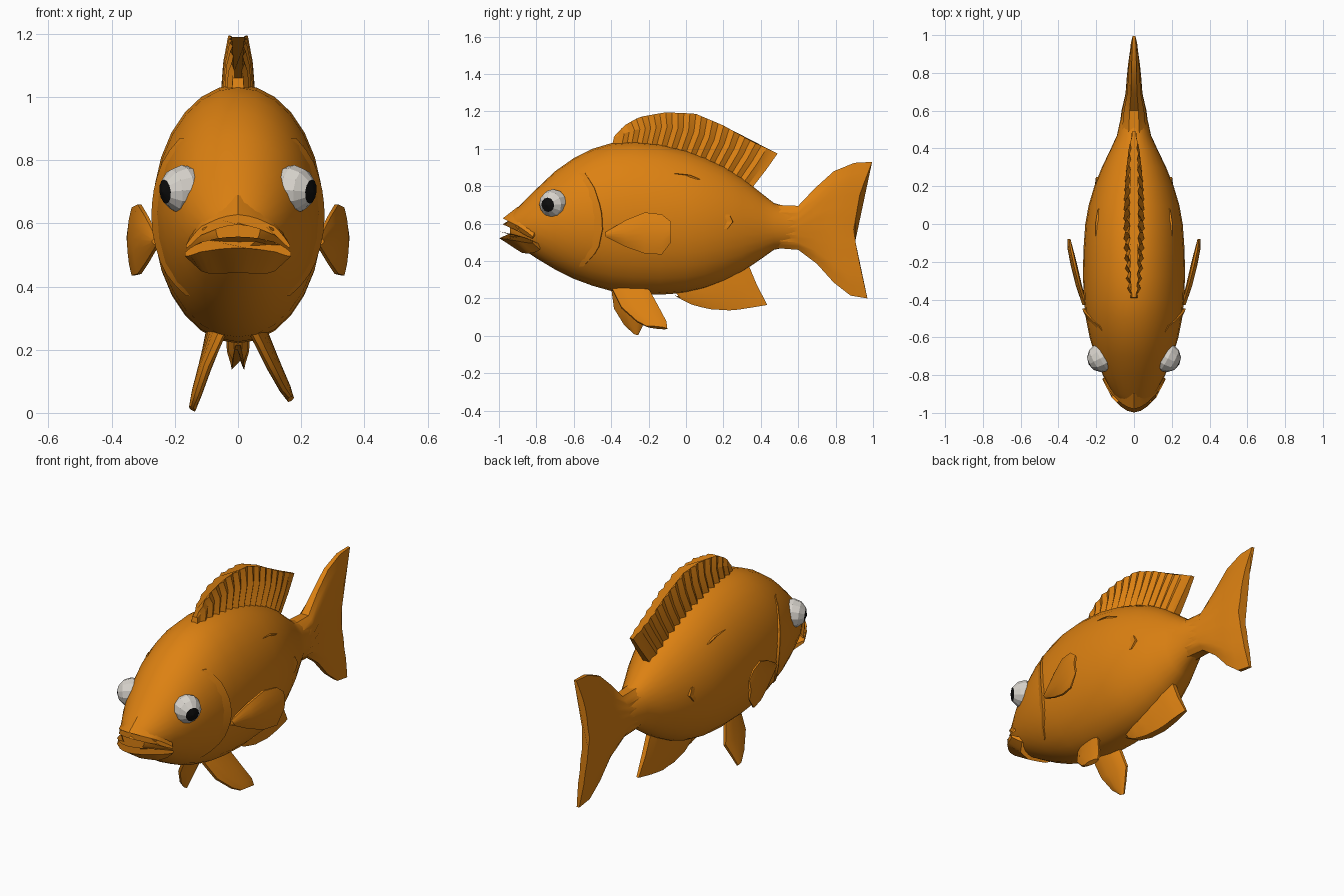
import bpy, bmesh, math
from mathutils import Vector


def material(name, rgb):
    m = bpy.data.materials.new(name)
    m.diffuse_color = (*rgb, 1)
    return m


ORANGE = material("orange", (0.72, 0.22, 0.006))
WHITE = material("eye white", (0.68, 0.65, 0.60))
BLACK = material("black", (0.004, 0.004, 0.004))


def loft(name, rings, angle=35):
    """Skin a list of closed rings and cap both ends."""
    bm = bmesh.new()
    vs = [[bm.verts.new(p) for p in r] for r in rings]
    n = len(rings[0])
    for a, b in zip(vs, vs[1:]):
        for i in range(n):
            j = (i + 1) % n
            bm.faces.new((a[i], a[j], b[j], b[i]))
    bm.faces.new(vs[0])
    bm.faces.new(vs[-1])
    bmesh.ops.recalc_face_normals(bm, faces=bm.faces)
    me = bpy.data.meshes.new(name)
    bm.to_mesh(me)
    bm.free()
    ob = bpy.data.objects.new(name, me)
    bpy.context.collection.objects.link(ob)
    me.materials.append(ORANGE)
    bpy.ops.object.select_all(action='DESELECT')
    ob.select_set(True)
    bpy.context.view_layer.objects.active = ob
    bpy.ops.object.shade_smooth_by_angle(angle=math.radians(angle))
    return ob


def resample(pts, n):
    """n points evenly spaced along a polyline."""
    pts = [Vector(p) if len(p) == 3 else Vector((0, *p)) for p in pts]
    lens = [(b - a).length for a, b in zip(pts, pts[1:])]
    out = []
    for k in range(n):
        d, i = sum(lens) * k / (n - 1), 0
        while i < len(lens) - 1 and d > lens[i]:
            d -= lens[i]
            i += 1
        out.append(pts[i].lerp(pts[i + 1], min(1, d / lens[i])))
    return out


def fin(name, rails, thick, normal=(1, 0, 0), n=9, ridge=0.0, angle=35):
    """Plate through several rails; half thickness per rail, thinner at the edges."""
    nv = Vector(normal).normalized()
    rings = []
    for rail, t in zip(rails, thick):
        ps = resample(rail, n)
        ts = [t * (0.35 + 0.65 * math.sqrt(max(0, math.sin(math.pi * i / (n - 1)))))
              * (1 - ridge * (i % 2)) for i in range(n)]
        rings.append([p + nv * h for p, h in zip(ps, ts)]
                     + [p - nv * h for p, h in zip(ps[::-1], ts[::-1])])
    return loft(name, rings, angle)


# Body: y, top, bottom, half width
STATIONS = [
    (-0.94, 0.64, 0.52, 0.07), (-0.90, 0.685, 0.48, 0.11), (-0.80, 0.785, 0.415, 0.165),
    (-0.70, 0.88, 0.355, 0.205), (-0.60, 0.95, 0.305, 0.235), (-0.50, 1.0, 0.268, 0.255),
    (-0.40, 1.03, 0.24, 0.265), (-0.28, 1.04, 0.225, 0.27), (-0.14, 1.028, 0.22, 0.268),
    (0.0, 0.995, 0.23, 0.258), (0.10, 0.957, 0.252, 0.24), (0.20, 0.91, 0.29, 0.21),
    (0.30, 0.846, 0.342, 0.17), (0.40, 0.765, 0.41, 0.122), (0.47, 0.71, 0.46, 0.09),
    (0.54, 0.69, 0.475, 0.075), (0.62, 0.68, 0.48, 0.05)]
SEG = 28
loft("body", [[(w * math.sin(2 * math.pi * k / SEG), y,
                (t + b) / 2 + (t - b) / 2 * math.cos(2 * math.pi * k / SEG)) for k in range(SEG)]
              for y, t, b, w in STATIONS], 40)


def body_x(y, z):
    """Half width of the body at a side point."""
    for a, b in zip(STATIONS, STATIONS[1:]):
        if a[0] <= y <= b[0]:
            f = (y - a[0]) / (b[0] - a[0])
            _, t, bo, w = [p + (q - p) * f for p, q in zip(a, b)]
            u = (z - (t + bo) / 2) / ((t - bo) / 2)
            return w * math.sqrt(max(0, 1 - u * u))
    return 0


def flap(name, arc, width, height, side):
    """Raised edge on the flank: slopes up to the arc, then drops off."""
    n = 13
    rings = []
    for i, p in enumerate(resample(arc, n)):
        h = height * (0.3 + 0.7 * math.sin(math.pi * i / (n - 1)))
        y, z = p.y, p.z
        rings.append([(side * (body_x(y - width, z) - 0.006), y - width, z),
                      (side * (body_x(y, z) + h), y, z),
                      (side * (body_x(y + 0.006, z) - 0.02), y + 0.006, z)])
    loft(name, rings)


# Tail fin
fin("tail_fin", [
    [(0.47, 0.47), (0.47, 0.70)],
    [(0.60, 0.46), (0.60, 0.695)],
    [(0.70, 0.385), (0.69, 0.58), (0.69, 0.79)],
    [(0.79, 0.285), (0.78, 0.58), (0.79, 0.88)],
    [(0.88, 0.215), (0.85, 0.40), (0.84, 0.58), (0.86, 0.78), (0.90, 0.925)],
    [(0.97, 0.20), (0.93, 0.38), (0.895, 0.56), (0.93, 0.76), (0.995, 0.93)]],
    [0.082, 0.066, 0.045, 0.038, 0.032, 0.022], n=13, ridge=0.12)

# Ribbed dorsal fin
fin("dorsal_fin", [
    [(-0.40, 1.0), (-0.28, 1.0), (-0.14, 0.99), (0.0, 0.95), (0.2, 0.86), (0.345, 0.78)],
    [(-0.385, 1.06), (-0.28, 1.10), (-0.12, 1.12), (0.05, 1.09), (0.22, 1.02), (0.43, 0.89)],
    [(-0.39, 1.06), (-0.33, 1.125), (-0.25, 1.17), (-0.11, 1.195), (0.05, 1.188),
     (0.2, 1.125), (0.35, 1.04), (0.49, 0.975)]],
    [0.058, 0.048, 0.032], n=31, ridge=0.35, angle=20)

# Anal fin
fin("anal_fin", [
    [(-0.07, 0.25), (0.1, 0.28), (0.33, 0.39)],
    [(-0.03, 0.20), (0.12, 0.19), (0.38, 0.27)],
    [(-0.06, 0.215), (0.02, 0.17), (0.12, 0.143), (0.25, 0.135), (0.435, 0.165)]],
    [0.038, 0.036, 0.02], n=11, ridge=0.1)

# Pelvic fins, each swept at its own angle
fin("pelvic_fin_right", [
    [(0.05, -0.40, 0.26), (0.08, -0.20, 0.25)],
    [(0.105, -0.345, 0.15), (0.125, -0.14, 0.14)],
    [(0.145, -0.26, 0.075), (0.155, -0.105, 0.075)],
    [(0.165, -0.21, 0.05), (0.168, -0.10, 0.038)]],
    [0.026, 0.022, 0.018, 0.012], (0.8, 0, 0.5), 7)
fin("pelvic_fin_left", [
    [(-0.05, -0.40, 0.26), (-0.09, -0.22, 0.25)],
    [(-0.10, -0.385, 0.15), (-0.11, -0.19, 0.14)],
    [(-0.13, -0.33, 0.06), (-0.13, -0.225, 0.07)],
    [(-0.145, -0.285, 0.018), (-0.145, -0.255, 0.008)]],
    [0.026, 0.022, 0.018, 0.012], (-0.8, 0, 0.5), 7)

# Lips
for name, back, front, t in (
        ("upper_lip", [(0.14, -0.80, 0.56), (0.105, -0.86, 0.62), (0, -0.90, 0.655)],
         [(0.165, -0.82, 0.525), (0.12, -0.90, 0.575), (0.05, -0.965, 0.605), (0, -0.98, 0.612)],
         (0.035, 0.016)),
        ("lower_lip", [(0.13, -0.78, 0.475), (0.09, -0.84, 0.475), (0, -0.88, 0.485)],
         [(0.168, -0.82, 0.502), (0.12, -0.915, 0.525), (0.05, -0.985, 0.538), (0, -0.998, 0.54)],
         (0.04, 0.018))):
    full = [r + [(-x, y, z) for x, y, z in r[-2::-1]] for r in (back, front)]
    fin(name, full, t, (0, 0, 1), 15)

GILL = [(-0.54, 0.87), (-0.49, 0.79), (-0.455, 0.68), (-0.445, 0.58), (-0.47, 0.46), (-0.55, 0.37)]
SCALES = [[(0.23, 0.65), (0.25, 0.61), (0.22, 0.57)],
          [(-0.05, 0.868), (0.02, 0.86), (0.08, 0.835)]]
# Pectoral rails: y, low z, high z, x
PECTORAL = [(-0.43, 0.53, 0.555, 0.255), (-0.32, 0.475, 0.62, 0.288), (-0.22, 0.44, 0.66, 0.312),
            (-0.13, 0.435, 0.65, 0.332), (-0.08, 0.50, 0.61, 0.34)]

for side, tag in ((1, "right"), (-1, "left")):
    flap("gill_cover_" + tag, GILL, 0.06, 0.014, side)
    for i, arc in enumerate(SCALES):
        flap(f"scale_{i + 1}_{tag}", arc, 0.045, 0.01, side)
    fin("pectoral_fin_" + tag, [
        [(side * x, y, lo), (side * (x + 0.006), y, (lo + hi) / 2), (side * x, y, hi)]
        for y, lo, hi, x in PECTORAL], [0.012, 0.016, 0.017, 0.014, 0.007], n=7)

    # Eye: faceted ball whose pole ring is the pupil
    bpy.ops.mesh.primitive_uv_sphere_add(segments=12, ring_count=6, radius=0.077,
                                         location=(side * 0.172, -0.708, 0.708))
    eye = bpy.context.object
    eye.name = "eye_" + tag
    eye.rotation_euler = Vector((side * 0.8, -0.42, -0.1)).to_track_quat('Z', 'Y').to_euler()
    eye.data.materials.append(WHITE)
    eye.data.materials.append(BLACK)
    for f in eye.data.polygons:
        f.material_index = 1 if f.center.z > 0.066 else 0
